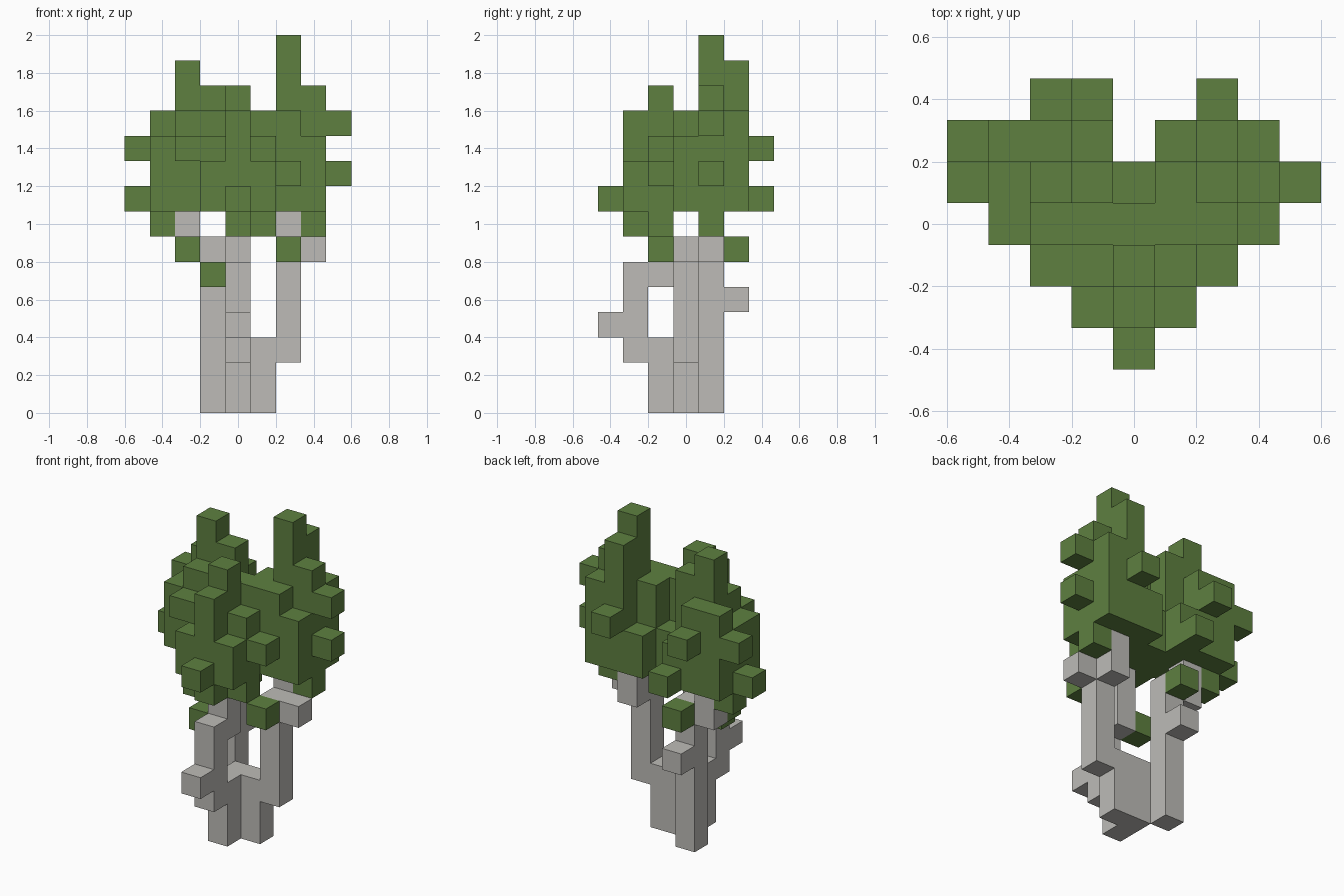
import bpy
import bmesh
from math import radians
from mathutils import Vector

default = bpy.data.objects.get("Cube")
if default:
    bpy.data.objects.remove(default, do_unlink=True)

UNIT = 2 / 15                     # edge of one block
CENTRE = Vector((4.5, 3.5, 0))    # middle of the block grid
AXES = [Vector(a) for a in ((1, 0, 0), (0, 1, 0), (0, 0, 1))]


def make_material(name, colour):
    mat = bpy.data.materials.new(name)
    mat.use_nodes = True
    mat.diffuse_color = (*colour, 1)
    shader = next(n for n in mat.node_tree.nodes if n.type == 'BSDF_PRINCIPLED')
    shader.inputs["Base Color"].default_value = (*colour, 1)
    shader.inputs["Roughness"].default_value = 0.9
    return mat


def column(x, y, bottom, top):
    """Blocks stacked from bottom up to, not including, top."""
    return {(x, y, z) for z in range(bottom, top)}


def block_object(name, blocks, mat):
    """One mesh from the outer faces of a set of blocks."""
    bm = bmesh.new()
    for block in blocks:
        centre = Vector(block) + Vector((0.5, 0.5, 0.5))
        for n, axis in enumerate(AXES):
            u, v = AXES[(n + 1) % 3] / 2, AXES[(n + 2) % 3] / 2
            for sign in (-1, 1):
                normal = axis * sign
                if tuple(int(c) for c in Vector(block) + normal) in blocks:
                    continue
                mid = centre + normal / 2
                ring = [mid - u - v, mid + u - v, mid + u + v, mid - u + v]
                if sign < 0:
                    ring.reverse()
                bm.faces.new([bm.verts.new((p - CENTRE) * UNIT) for p in ring])
    bmesh.ops.remove_doubles(bm, verts=bm.verts[:], dist=UNIT / 100)
    bmesh.ops.dissolve_limit(bm, angle_limit=radians(1),
                             verts=bm.verts[:], edges=bm.edges[:])
    mesh = bpy.data.meshes.new(name)
    bm.to_mesh(mesh)
    bm.free()
    mesh.materials.append(mat)
    obj = bpy.data.objects.new(name, mesh)
    bpy.context.collection.objects.link(obj)
    return obj


bark = make_material("pale grey bark", (0.51, 0.5, 0.475))
leaf = make_material("leaf green", (0.112, 0.216, 0.051))

# Trunk foot
foot = column(4, 2, 0, 3) | column(4, 3, 0, 3) | column(5, 3, 0, 3)
block_object("trunk_foot", foot, bark)

# Front branch with a stub, bending back under the crown
front = column(4, 1, 2, 6) | column(4, 0, 3, 4) | column(4, 2, 5, 8)
block_object("front_branch", front, bark)

# Left branch with a side stub at its bend
left = column(6, 3, 2, 7) | column(7, 3, 6, 7) | column(6, 4, 6, 8)
block_object("left_branch", left, bark)

# Right branch rising from its own root
right = column(3, 4, 0, 7) | column(3, 5, 4, 5) | column(2, 4, 6, 8)
block_object("right_branch", right, bark)

# Crown: three clumps, each a square of columns with uneven tops
BASE = 8
clumps = {
    (4, 2): ((10, 12, 10), (11, 13, 11), (12, 12, 12)),
    (2, 4): ((11, 12, 12), (11, 14, 13), (12, 12, 10)),
    (6, 4): ((12, 12, 11), (12, 15, 13), (10, 14, 12)),
}
crown = column(4, 4, BASE, BASE + 2)
for (cx, cy), rows in clumps.items():
    for dy, row in enumerate(rows):
        for dx, top in enumerate(row):
            crown |= column(cx + dx - 1, cy + dy - 1, BASE, top)

# Single leaf blocks sticking out of the clumps
crown |= {(4, 0, 8), (2, 2, 10), (6, 2, 9), (4, 1, 7), (5, 2, 7)}
crown |= {(0, 4, 8), (0, 5, 10), (3, 6, 8), (2, 6, 10), (1, 4, 7)}
crown |= {(8, 4, 9), (8, 4, 11), (6, 6, 10), (7, 4, 7)}
block_object("leaf_crown", crown, leaf)

# Loose leaf blocks on the branches
loose = {"front_sprig": (3, 2, 5), "left_sprig": (6, 2, 6),
         "right_sprig": (2, 3, 6), "back_sprig": (3, 5, 6)}
for name, block in loose.items():
    block_object(name, {block}, leaf)
